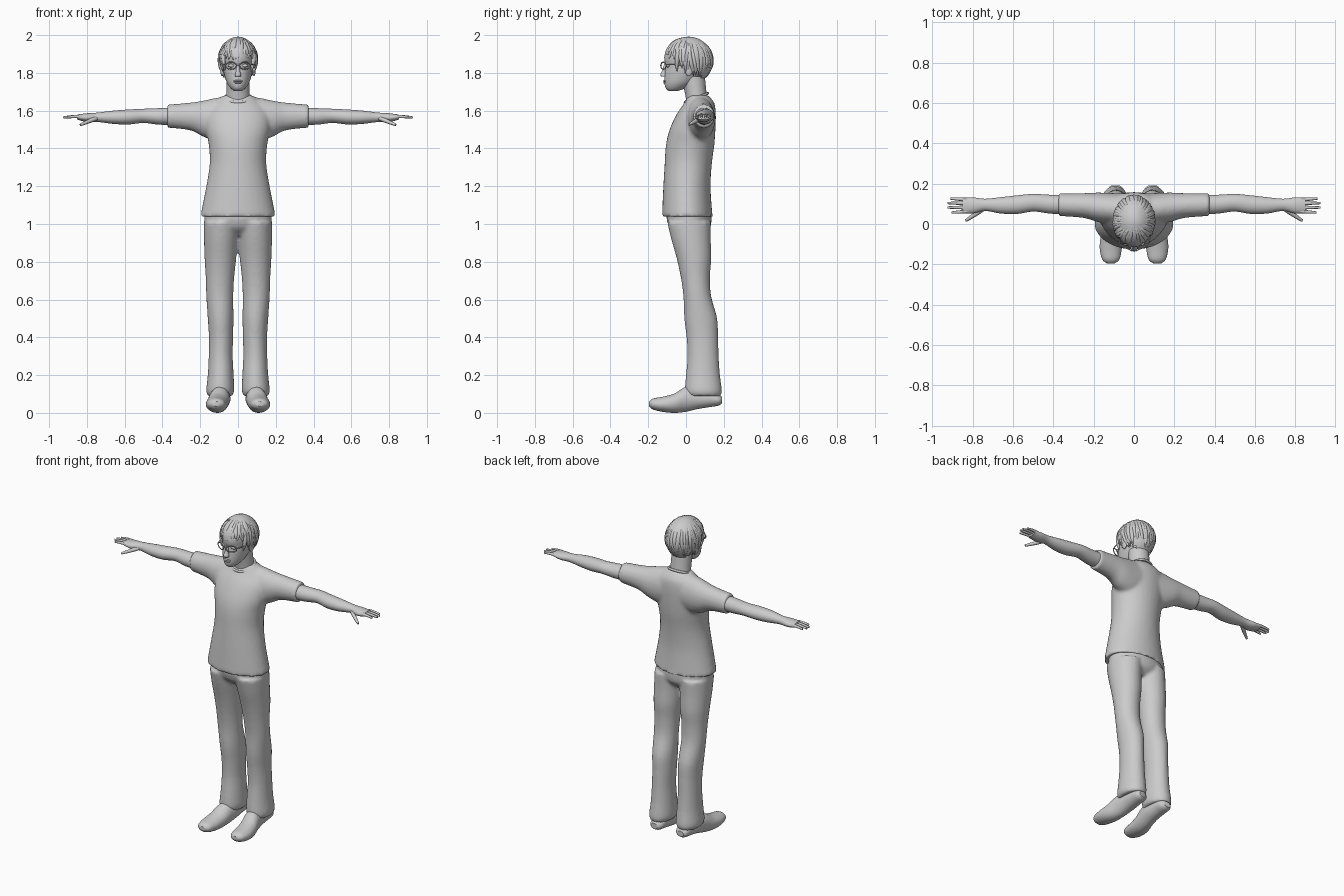
import bpy, bmesh, math, random
from mathutils import Vector

random.seed(4)
if "Cube" in bpy.data.objects:
    bpy.data.objects.remove(bpy.data.objects["Cube"])

UNIT = 0.01   # section tables are written in hundredths
grey = bpy.data.materials.new("plain_grey")
grey.use_nodes = True
grey.diffuse_color = (0.6, 0.6, 0.6, 1)
grey.node_tree.nodes["Principled BSDF"].inputs["Base Color"].default_value = grey.diffuse_color


def finish(obj, angle=40):
    bpy.ops.object.select_all(action='DESELECT')
    obj.select_set(True)
    bpy.context.view_layer.objects.active = obj
    if obj.type == 'CURVE':
        bpy.ops.object.convert(target='MESH')
        obj = bpy.context.object
    bpy.ops.object.shade_smooth_by_angle(angle=math.radians(angle))
    return obj


def smooth_rows(rows, steps=4):
    """Catmull-Rom interpolation of the section table."""
    ext = [rows[0]] + rows + [rows[-1]]
    out = []
    for p, q, r, s in zip(ext, ext[1:], ext[2:], ext[3:]):
        for k in range(steps):
            t = k / steps
            out.append([b + t * (c - a) / 2 + t * t * (2 * a - 5 * b + 4 * c - d) / 2
                        + t ** 3 * (3 * b - a - 3 * c + d) / 2
                        for a, b, c, d in zip(p, q, r, s)])
    return out + [rows[-1]]


def loft(bm, axis, rows, sides=32, flip=1):
    """Elliptic sections along an axis; each row is position, low/high, low/high."""
    rings = []
    for t, a0, a1, b0, b1 in smooth_rows(rows):
        ring = []
        for i in range(sides):
            ang = math.tau * i / sides
            a = (a0 + a1) / 2 + (a1 - a0) / 2 * math.cos(ang)
            b = (b0 + b1) / 2 + (b1 - b0) / 2 * math.sin(ang)
            x, y, z = {'x': (t, a, b), 'y': (a, t, b), 'z': (a, b, t)}[axis]
            ring.append(bm.verts.new(Vector((x * flip, y, z)) * UNIT))
        rings.append(ring)
    for low, high in zip(rings, rings[1:]):
        for i in range(sides):
            j = (i + 1) % sides
            bm.faces.new((low[i], low[j], high[j], high[i]))
    bm.faces.new(rings[0])
    bm.faces.new(rings[-1])


def part(name, pieces, blend=0):
    """Each piece is axis, rows, mirrored; blend fuses the pieces into one skin."""
    bm = bmesh.new()
    for axis, rows, mirrored in pieces:
        for flip in ((1, -1) if mirrored else (1,)):
            loft(bm, axis, rows, flip=flip)
    bmesh.ops.recalc_face_normals(bm, faces=bm.faces)
    mesh = bpy.data.meshes.new(name)
    bm.to_mesh(mesh)
    bm.free()
    obj = bpy.data.objects.new(name, mesh)
    bpy.context.collection.objects.link(obj)
    mesh.materials.append(grey)
    if blend:
        fuse = obj.modifiers.new("fuse", 'REMESH')
        fuse.mode, fuse.voxel_size, fuse.use_smooth_shade = 'VOXEL', 0.01, True
        relax = obj.modifiers.new("relax", 'SMOOTH')
        relax.iterations = blend
    return finish(obj)


def strokes(name, paths, depth, mirrored=False, cyclic=False):
    """Rounded tubes through points of x, y, z and thickness."""
    curve = bpy.data.curves.new(name, 'CURVE')
    curve.dimensions = '3D'
    curve.bevel_depth, curve.bevel_resolution = depth, 2
    curve.resolution_u, curve.use_fill_caps = 4, True
    for path in paths:
        for flip in ((1, -1) if mirrored else (1,)):
            spline = curve.splines.new('NURBS')
            spline.points.add(len(path) - 1)
            spline.use_endpoint_u, spline.use_cyclic_u = not cyclic, cyclic
            spline.order_u = min(4, len(path))
            for pt, (x, y, z, r) in zip(spline.points, path):
                pt.co, pt.radius = (x * flip, y, z, 1), r
    obj = bpy.data.objects.new(name, curve)
    bpy.context.collection.objects.link(obj)
    curve.materials.append(grey)
    return finish(obj, 60)


def ball(name, centre, size):
    bpy.ops.mesh.primitive_uv_sphere_add(segments=24, ring_count=14, radius=1, location=centre)
    obj = bpy.context.object
    obj.name, obj.scale = name, size
    obj.data.materials.append(grey)
    return finish(obj, 80)


# Shirt: body and short sleeves fused together
body = [(104, -20, 20, -12.7, 14.2), (107, -19.4, 19.4, -12.6, 13.8), (120, -16.8, 16.8, -12, 13),
        (132, -15, 15, -11.3, 13.7), (142, -15.5, 15.5, -10.6, 15), (150, -17, 17, -8.7, 15.6),
        (158, -17, 17, -5, 15.8), (164, -13, 13, -1, 15), (168, -8, 8, 1, 12)]
sleeve = [(0, 1, 15, 147, 167), (10, 0, 15.3, 144, 167), (18, 1, 15.6, 146, 165.4),
          (25, 3, 15.3, 149.5, 164.3), (37.5, 4, 15.2, 151, 163.2)]
part("shirt", [('z', body, False), ('x', sleeve, True)], blend=5)
collar = [(0.072 * math.cos(a), 0.055 + 0.062 * math.sin(a), 1.668 + 0.024 * math.sin(a), 1)
          for a in (math.tau * i / 16 for i in range(16))]
strokes("shirt_collar", [collar], 0.007, cyclic=True)

# Trousers: hips and two loose legs fused together
hips = [(94, -10, 10, -4, 9), (98, -16, 16, -8.6, 12.8), (103, -18, 18, -10.3, 13.5),
        (108, -17, 17, -10, 13)]
leg = [(9, 3, 16, 0.5, 18.5), (12, 2, 16.8, -0.6, 19), (20, 2.3, 16, 0, 18), (30, 2.8, 15.5, 0.8, 17.3),
       (40, 2.6, 15.4, 0.3, 17), (50, 2.4, 16, -0.9, 16.5), (62, 2.5, 16.8, -1.4, 13.3),
       (72, 2, 17.1, -2.8, 12.7), (82, 0.9, 17.7, -5, 13.4), (92, 0, 18, -7.8, 13.1),
       (101, -1, 18, -10, 13.2)]
part("trousers", [('z', hips, False), ('z', leg, True)], blend=3)

# Shoes with raised heels
shoe = [(-19.5, 9.5, 13.5, 3.5, 6), (-17.5, 7.2, 15.8, 1.8, 7.6), (-12, 6, 17, 0.5, 8.6),
        (-6, 5.3, 16.5, 0, 10.3), (0, 4.5, 15, 0.6, 13.8), (6, 4, 14, 2, 13),
        (12, 4.4, 13.6, 3, 12), (17, 5, 13, 3.8, 10), (19, 7, 11.5, 5, 8.5)]
part("shoes", [('y', shoe, True)])

# Arms, palms, fingers and thumbs
arm = [(34, 4.7, 14.3, 152.5, 161.7), (42, 5.2, 14.5, 152.6, 161.3), (50, 6.2, 14.9, 153.5, 161),
       (58, 5, 14.2, 152.7, 160.6), (66, 5.2, 13.3, 153, 160), (74, 6.5, 12.5, 154, 159),
       (80, 5.2, 13.2, 154, 158.6), (85, 5.4, 13, 155.2, 158)]
part("arms", [('x', arm, True)])
fingers = [[(0.82, y, 1.567, 1), (0.86, y + lean, 1.572, 1), (tip, y + 2 * lean, 1.564, 0.6)]
           for y, lean, tip in ((0.063, -0.003, 0.905), (0.082, 0, 0.925),
                                (0.102, 0.001, 0.925), (0.12, 0.003, 0.91))]
thumb = [(0.75, 0.075, 1.56, 1.3), (0.79, 0.045, 1.543, 1.3), (0.835, 0.017, 1.525, 0.7)]
strokes("fingers", fingers + [thumb], 0.0095, mirrored=True)

# Neck and head
neck = [(160, -6.8, 6.8, 1, 12), (168, -6.2, 6.2, -0.3, 11), (178, -6, 6, -2.5, 10)]
part("neck", [('z', neck, False)])
head = [(170.5, -2.2, 2.2, -9.3, -4), (172, -4, 4, -10.8, 0), (175, -6, 6, -11.4, 5),
        (180, -7.5, 7.5, -11.3, 10), (184, -8.1, 8.1, -10.9, 12), (188, -8.4, 8.4, -11.5, 12.5),
        (193, -7.8, 7.8, -10, 11.5), (197, -5, 5, -5, 8)]
part("head", [('z', head, False)])
nose = [(178, -1.6, 1.6, -13.2, -10), (179, -1.7, 1.7, -13.6, -10), (181, -1.1, 1.1, -12.7, -10),
        (185, -0.8, 0.8, -11.5, -10)]
part("nose", [('z', nose, False)])
ball("upper_lip", (0, -0.112, 1.757), (0.026, 0.009, 0.005))
ball("lower_lip", (0, -0.111, 1.749), (0.022, 0.009, 0.006))
for side, label in ((1, "left"), (-1, "right")):
    ball(label + "_eye", (side * 0.035, -0.096, 1.838), (0.018, 0.012, 0.009))
    ball(label + "_ear", (side * 0.084, 0.015, 1.815), (0.01, 0.02, 0.032))

# Spectacles
rim = [(0.037 + 0.029 * math.cos(a), -0.12 + 0.014 * math.cos(a), 1.838 + 0.019 * math.sin(a), 1)
       for a in (math.tau * i / 16 for i in range(16))]
strokes("spectacle_rims", [rim], 0.003, mirrored=True, cyclic=True)
strokes("spectacle_arms", [[(0.066, -0.106, 1.844, 1), (0.086, -0.06, 1.844, 1), (0.09, 0.02, 1.842, 1)],
                           [(0, -0.131, 1.842, 1), (0.005, -0.132, 1.842, 1), (0.01, -0.13, 1.84, 1)]],
        0.003, mirrored=True)

# Hair: a cap cut open over the face, covered by tapering locks
crown, reach = Vector((0, 0.014, 1.865)), Vector((0.102, 0.128, 0.127))
cap = ball("hair_cap", crown, reach)
bm = bmesh.new()
bm.from_mesh(cap.data)
face_area = [v for v in bm.verts if (v.co.y < -0.1 and v.co.z < 0.15) or (v.co.y < 0.35 and v.co.z < -0.55)]
bmesh.ops.delete(bm, geom=face_area, context='VERTS')
bm.to_mesh(cap.data)
bm.free()

locks = []
for i in range(72):
    phi = math.tau * i / 72 + random.uniform(-0.06, 0.06)
    front = -math.sin(phi)
    end = 1.42 if front > 0.5 else 1.95 if front > 0.1 else 2.25
    end += random.uniform(-0.15, 0.12)
    start = random.uniform(0.15, 0.7)
    swirl = random.uniform(-0.25, 0.35)
    path = []
    for k in range(6):
        s = k / 5
        theta = start + (end - start) * s
        turn = phi + swirl * s * s
        lift = 0.94 + 0.08 * s ** 3 * random.random()
        spot = Vector((math.sin(theta) * math.cos(turn), math.sin(theta) * math.sin(turn), math.cos(theta)))
        path.append((*(crown + spot * reach * lift), (0.5, 0.9, 1, 1, 0.8, 0.15)[k]))
    locks.append(path)
strokes("hair_locks", locks, 0.0135)
